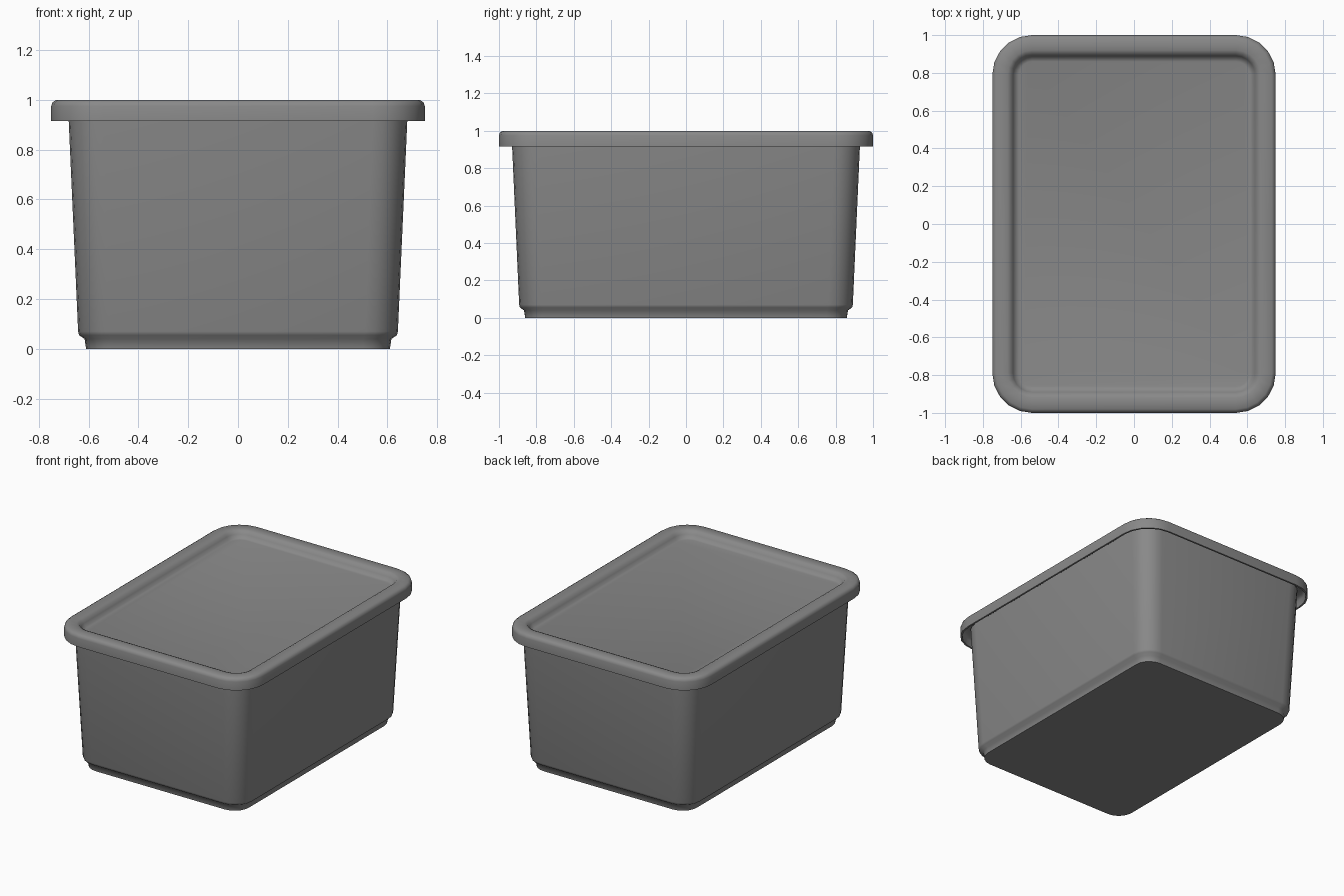
import bpy
import bmesh
from math import cos, sin, pi, radians

if "Cube" in bpy.data.objects:
    bpy.data.objects.remove(bpy.data.objects["Cube"], do_unlink=True)

LENGTH_EXTRA = 0.25   # half depth minus half width
CORNER_STEPS = 5

grey = bpy.data.materials.new("grey_plastic")
grey.use_nodes = True
colour = (0.25, 0.25, 0.25, 1)
grey.diffuse_color = colour
grey.node_tree.nodes["Principled BSDF"].inputs["Base Color"].default_value = colour


def rounded_ring(bm, half_x, radius, z):
    """One rounded rectangle of vertices at height z."""
    half_y = half_x + LENGTH_EXTRA
    ring = []
    for quarter, (sx, sy) in enumerate([(1, 1), (-1, 1), (-1, -1), (1, -1)]):
        for i in range(CORNER_STEPS + 1):
            a = (quarter + i / CORNER_STEPS) * pi / 2
            ring.append(bm.verts.new((sx * (half_x - radius) + radius * cos(a),
                                      sy * (half_y - radius) + radius * sin(a), z)))
    return ring


def tray(name, profile, smooth_angle):
    """Skin rounded rings (half width, corner radius, height); cap both ends."""
    bm = bmesh.new()
    rings = [rounded_ring(bm, *p) for p in profile]
    for low, high in zip(rings, rings[1:]):
        for i in range(len(low)):
            j = (i + 1) % len(low)
            bm.faces.new((low[i], low[j], high[j], high[i]))
    bm.faces.new(rings[0][::-1])
    bm.faces.new(rings[-1])
    bmesh.ops.recalc_face_normals(bm, faces=bm.faces)
    mesh = bpy.data.meshes.new(name)
    bm.to_mesh(mesh)
    bm.free()
    mesh.materials.append(grey)
    obj = bpy.data.objects.new(name, mesh)
    bpy.context.collection.objects.link(obj)
    bpy.ops.object.select_all(action='DESELECT')
    obj.select_set(True)
    bpy.context.view_layer.objects.active = obj
    bpy.ops.object.shade_smooth_by_angle(angle=radians(smooth_angle))
    return obj


# Tapered hollow bin: stepped foot, outer wall, inner wall, floor
tray("storage_bin", [
    (0.61, 0.11, 0), (0.616, 0.115, 0.04), (0.638, 0.13, 0.055),
    (0.642, 0.13, 0.07), (0.682, 0.14, 0.965),
    (0.662, 0.12, 0.965), (0.61, 0.1, 0.03)], 50)

# Lid: underside, overhanging lip, rounded rim, sunken panel
tray("lid", [
    (0.615, 0.08, 0.935), (0.64, 0.1, 0.965), (0.655, 0.115, 0.975),
    (0.72, 0.18, 0.975), (0.735, 0.195, 0.96), (0.738, 0.198, 0.915),
    (0.75, 0.21, 0.915), (0.75, 0.21, 0.975), (0.745, 0.205, 0.99),
    (0.73, 0.19, 1), (0.67, 0.13, 1), (0.652, 0.112, 0.992),
    (0.64, 0.1, 0.975), (0.628, 0.088, 0.955), (0.61, 0.07, 0.95)], 50)
